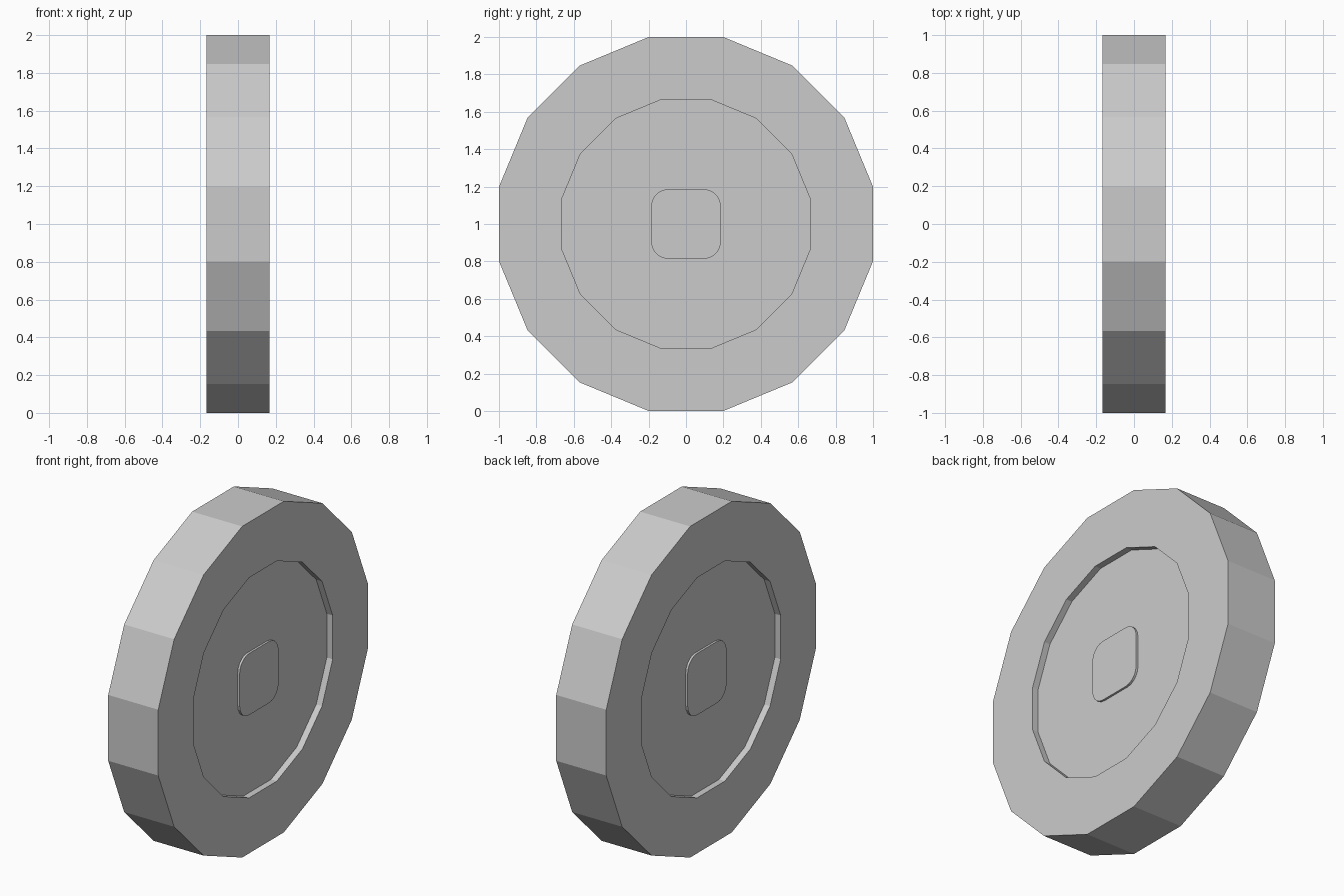
import bpy, bmesh, math

if "Cube" in bpy.data.objects:
    bpy.data.objects.remove(bpy.data.objects["Cube"])

SIDES = 16
HALF_W = 0.167      # half width of the wheel along x
FLOOR_X = 0.128     # recessed web on each side
HUB_X = 0.141       # slightly raised hub cap
CENTRE_Z = 1.0


def polygon(apothem):
    """16-sided outline (y, z) with a flat side on top and bottom."""
    r = apothem / math.cos(math.pi / SIDES)
    step = 2 * math.pi / SIDES
    return [(r * math.cos((i + 0.5) * step), r * math.sin((i + 0.5) * step))
            for i in range(SIDES)]


def rounded_square(half, radius, segments):
    """Square outline (y, z) with rounded corners."""
    pts = []
    for q in range(4):
        mid = math.radians(45 + 90 * q)
        cy = math.copysign(half - radius, math.cos(mid))
        cz = math.copysign(half - radius, math.sin(mid))
        for s in range(segments + 1):
            a = math.radians(90 * (q + s / segments))
            pts.append((cy + radius * math.cos(a), cz + radius * math.sin(a)))
    return pts


def loft_x(name, sections):
    """Join successive (x, outline) rings and cap both ends."""
    bm = bmesh.new()
    rings = [[bm.verts.new((x, y, z)) for y, z in pts] for x, pts in sections]
    n = len(rings[0])
    for a, b in zip(rings, rings[1:]):
        for i in range(n):
            j = (i + 1) % n
            bm.faces.new((a[i], a[j], b[j], b[i]))
    bm.faces.new(rings[0])
    bm.faces.new(rings[-1])
    bmesh.ops.recalc_face_normals(bm, faces=bm.faces)
    mesh = bpy.data.meshes.new(name)
    bm.to_mesh(mesh)
    bm.free()
    obj = bpy.data.objects.new(name, mesh)
    obj.location.z = CENTRE_Z
    bpy.context.collection.objects.link(obj)
    return obj


# Tyre with a recessed web on both sides
outer, inner = polygon(1.0), polygon(0.665)
loft_x("wheel", [(-FLOOR_X, inner), (-HALF_W, inner), (-HALF_W, outer),
                 (HALF_W, outer), (HALF_W, inner), (FLOOR_X, inner)])

# Rounded square hub showing on both sides
hub = rounded_square(0.186, 0.09, 5)
loft_x("hub", [(-HUB_X, hub), (HUB_X, hub)])
